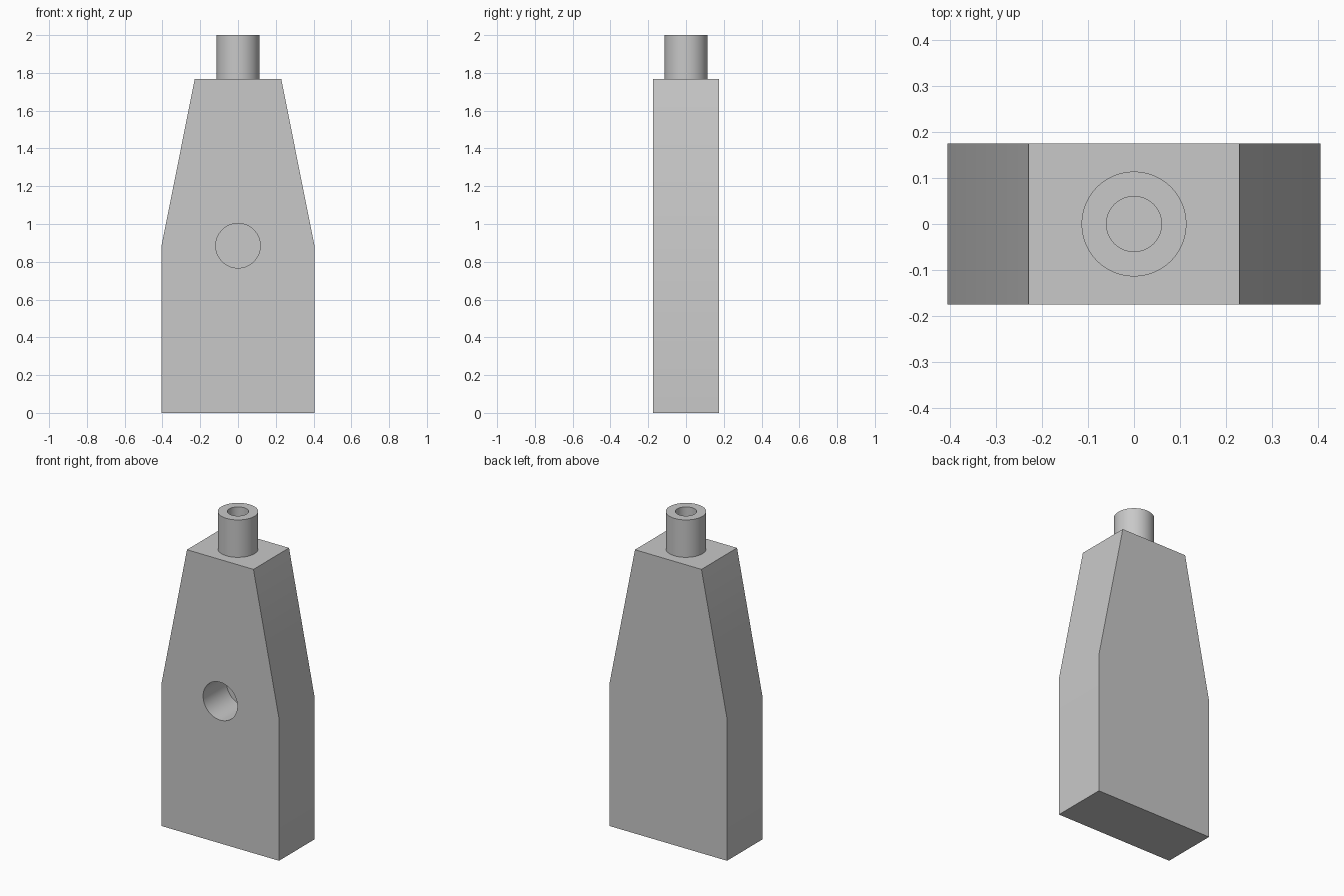
import bpy
import bmesh
import math
from mathutils import Matrix

cube = bpy.data.objects.get("Cube")
if cube:
    bpy.data.objects.remove(cube, do_unlink=True)

SEGMENTS = 64
HALF_DEPTH = 0.175
SHOULDER_Z, BODY_TOP, TOTAL_TOP = 0.885, 1.767, 2.0

grey = bpy.data.materials.new("plain grey")
grey.use_nodes = True
grey.diffuse_color = (0.58, 0.58, 0.58, 1)
grey.node_tree.nodes["Principled BSDF"].inputs["Base Color"].default_value = grey.diffuse_color


def make_object(name, bm):
    bmesh.ops.recalc_face_normals(bm, faces=bm.faces)
    mesh = bpy.data.meshes.new(name)
    bm.to_mesh(mesh)
    bm.free()
    mesh.materials.append(grey)
    obj = bpy.data.objects.new(name, mesh)
    bpy.context.collection.objects.link(obj)
    return obj


def activate(obj):
    bpy.ops.object.select_all(action="DESELECT")
    obj.select_set(True)
    bpy.context.view_layer.objects.active = obj


# Body: tapered outline, mirrored and extruded front to back
right_side = [(0.405, 0), (0.405, SHOULDER_Z), (0.229, BODY_TOP)]
outline = right_side + [(-x, z) for x, z in reversed(right_side)]
bm = bmesh.new()
front = bm.faces.new([bm.verts.new((x, -HALF_DEPTH, z)) for x, z in outline])
extruded = bmesh.ops.extrude_face_region(bm, geom=[front], use_keep_orig=True)
back_verts = [v for v in extruded["geom"] if isinstance(v, bmesh.types.BMVert)]
bmesh.ops.translate(bm, verts=back_verts, vec=(0, 2 * HALF_DEPTH, 0))
body = make_object("body", bm)

# Blind round hole in the front face
hole_depth, clearance = 0.23, 0.1
bm = bmesh.new()
bmesh.ops.create_cone(
    bm, cap_ends=True, segments=SEGMENTS, radius1=0.118, radius2=0.118,
    depth=hole_depth + clearance,
    matrix=Matrix.Translation((0, -HALF_DEPTH + (hole_depth - clearance) / 2, SHOULDER_Z))
    @ Matrix.Rotation(math.pi / 2, 4, "X"))
cutter = make_object("hole_cutter", bm)
cutter.hide_render = True
cut = body.modifiers.new("front_hole", "BOOLEAN")
cut.operation = "DIFFERENCE"
cut.solver = "EXACT"
cut.object = cutter
activate(body)
bpy.ops.object.modifier_apply(modifier=cut.name)
bpy.data.objects.remove(cutter, do_unlink=True)

# Neck: open tube standing on the body
bm = bmesh.new()
profile = [(0.114, BODY_TOP), (0.114, TOTAL_TOP), (0.06, TOTAL_TOP), (0.06, BODY_TOP)]
verts = [bm.verts.new((r, 0, z)) for r, z in profile]
edges = [bm.edges.new(pair) for pair in zip(verts, verts[1:])]
bmesh.ops.spin(bm, geom=verts + edges, cent=(0, 0, 0), axis=(0, 0, 1),
               angle=2 * math.pi, steps=SEGMENTS, use_merge=True)
bmesh.ops.remove_doubles(bm, verts=bm.verts, dist=0.0001)
bmesh.ops.recalc_face_normals(bm, faces=bm.faces)
# Keep the outer wall facing outward
outer = max(bm.faces, key=lambda f: f.calc_center_median().xy.length)
if outer.normal.dot(outer.calc_center_median()) < 0:
    bmesh.ops.reverse_faces(bm, faces=bm.faces)
neck = make_object("neck_tube", bm)

# Smooth round walls, sharp corners
for obj in (body, neck):
    activate(obj)
    bpy.ops.object.shade_smooth_by_angle(angle=math.radians(30))
